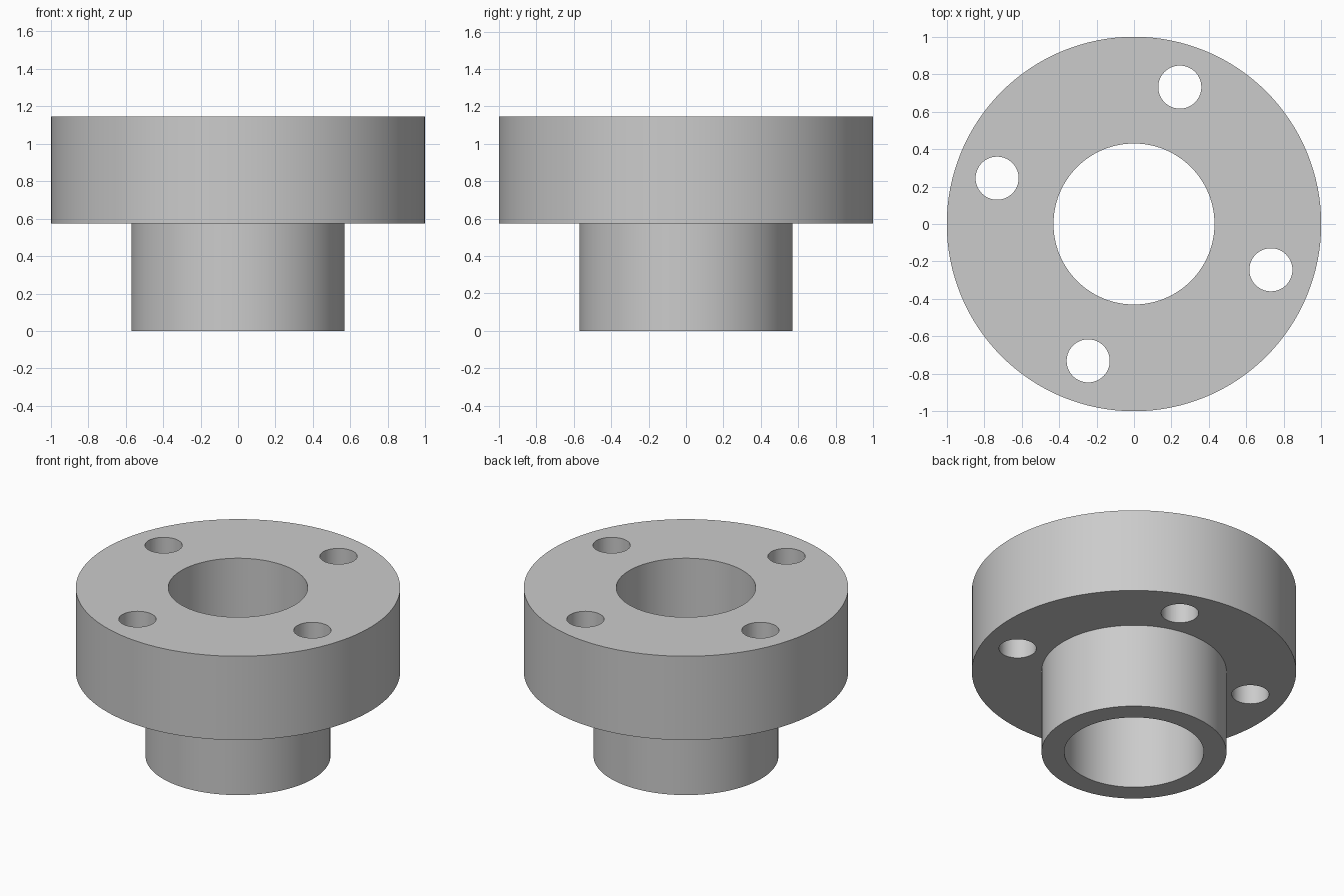
import bpy, bmesh, math
from mathutils import Matrix, Vector

cube = bpy.data.objects.get("Cube")
if cube:
    bpy.data.objects.remove(cube, do_unlink=True)

FLANGE_R, HUB_R, BORE_R = 1.0, 0.57, 0.43
STEP_Z, TOP_Z = 0.575, 1.145
HOLE_R, BOLT_CIRCLE_R, FIRST_ANGLE = 0.115, 0.771, math.radians(71.5)

grey = bpy.data.materials.new("light grey")
grey.use_nodes = True
colour = (0.6, 0.6, 0.6, 1)
grey.diffuse_color = colour
grey.node_tree.nodes["Principled BSDF"].inputs["Base Color"].default_value = colour


def add_object(name, bm):
    bmesh.ops.recalc_face_normals(bm, faces=bm.faces)
    mesh = bpy.data.meshes.new(name)
    bm.to_mesh(mesh)
    bm.free()
    mesh.materials.append(grey)
    obj = bpy.data.objects.new(name, mesh)
    bpy.context.collection.objects.link(obj)
    return obj


# Flange and hub: one stepped, hollow profile turned around z
bm = bmesh.new()
profile = [(BORE_R, 0), (HUB_R, 0), (HUB_R, STEP_Z),
           (FLANGE_R, STEP_Z), (FLANGE_R, TOP_Z), (BORE_R, TOP_Z)]
verts = [bm.verts.new((r, 0, z)) for r, z in profile]
edges = [bm.edges.new((a, b)) for a, b in zip(verts, verts[1:] + verts[:1])]
bmesh.ops.spin(bm, geom=verts + edges, cent=(0, 0, 0), axis=(0, 0, 1),
               angle=math.tau, steps=128, use_duplicate=False)
bmesh.ops.remove_doubles(bm, verts=bm.verts, dist=0.0001)
flange = add_object("flanged_hub", bm)

# Four bolt holes through the flange
bm = bmesh.new()
for i in range(4):
    angle = FIRST_ANGLE + i * math.tau / 4
    centre = Vector((math.cos(angle), math.sin(angle), 0)) * BOLT_CIRCLE_R
    centre.z = (STEP_Z + TOP_Z) / 2
    bmesh.ops.create_cone(bm, cap_ends=True, segments=64, radius1=HOLE_R,
                          radius2=HOLE_R, depth=1, matrix=Matrix.Translation(centre))
cutter = add_object("bolt_hole_cutter", bm)
cutter.hide_render = True

cut = flange.modifiers.new("bolt_holes", 'BOOLEAN')
cut.operation = 'DIFFERENCE'
cut.solver = 'EXACT'
cut.object = cutter
bpy.ops.object.select_all(action='DESELECT')
bpy.context.view_layer.objects.active = flange
flange.select_set(True)
bpy.ops.object.modifier_apply(modifier=cut.name)
bpy.data.objects.remove(cutter, do_unlink=True)

# Smooth round walls with crisp rims
bpy.ops.object.shade_smooth_by_angle(angle=math.radians(30))
